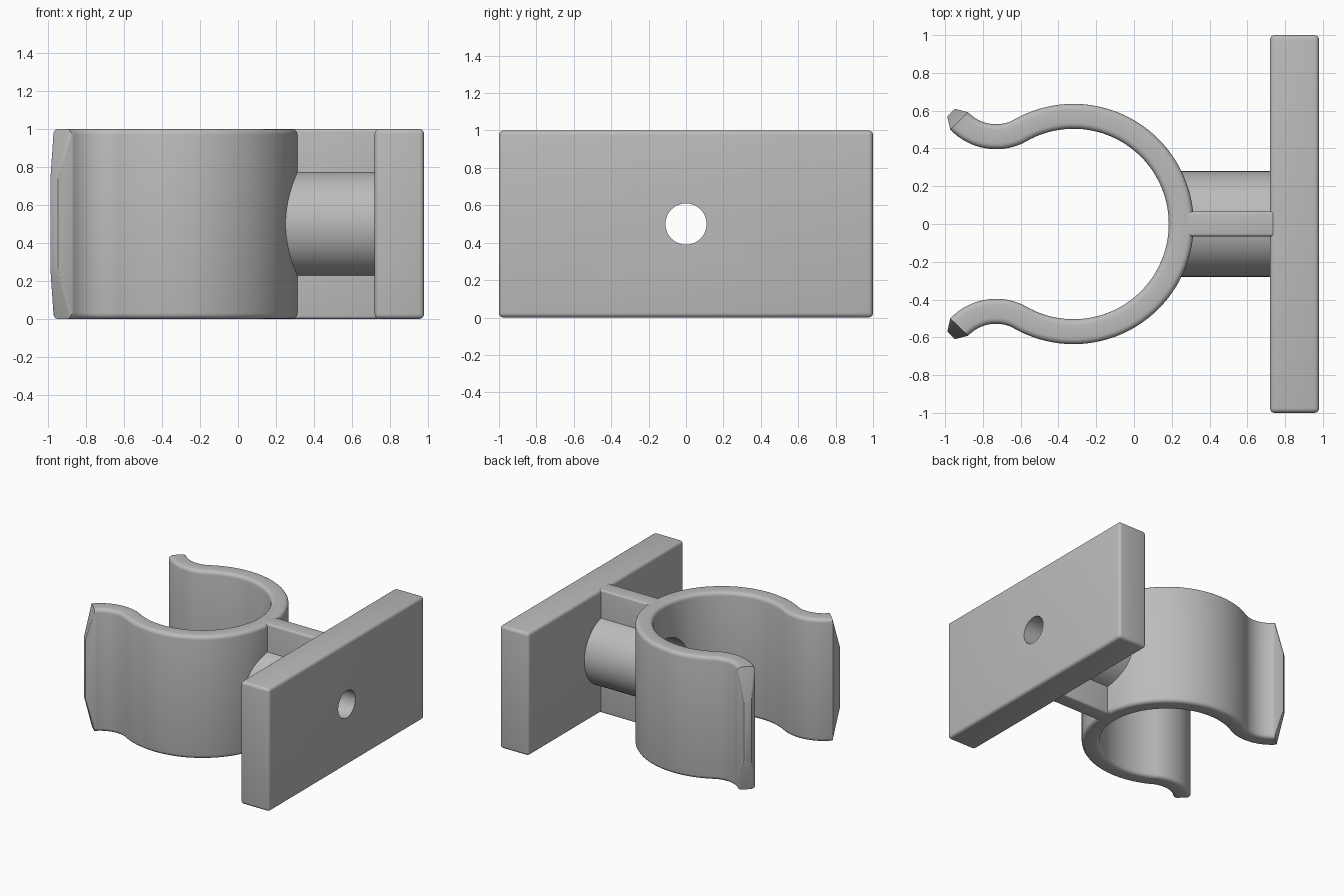
import bpy
import bmesh
from math import pi, sin, cos, atan2
from mathutils import Matrix, Vector

if "Cube" in bpy.data.objects:
    bpy.data.objects.remove(bpy.data.objects["Cube"], do_unlink=True)

grey = bpy.data.materials.new("plain grey")
grey.use_nodes = True
COLOUR = (0.5, 0.5, 0.5, 1)
grey.diffuse_color = COLOUR
grey.node_tree.nodes["Principled BSDF"].inputs["Base Color"].default_value = COLOUR

MID = 0.5  # height of the screw axis


def finish(bm, name):
    bmesh.ops.recalc_face_normals(bm, faces=bm.faces)
    mesh = bpy.data.meshes.new(name)
    bm.to_mesh(mesh)
    bm.free()
    mesh.materials.append(grey)
    ob = bpy.data.objects.new(name, mesh)
    bpy.context.collection.objects.link(ob)
    return ob


def skin(bm, rings):
    """Join closed rings of points into a capped tube."""
    loops = [[bm.verts.new(p) for p in ring] for ring in rings]
    n = len(loops[0])
    for a, b in zip(loops, loops[1:]):
        for i in range(n):
            j = (i + 1) % n
            bm.faces.new((a[i], a[j], b[j], b[i]))
    bm.faces.new(loops[0])
    bm.faces.new(loops[-1][::-1])


def rounded_box(name, x0, x1, half_y, radius):
    bm = bmesh.new()
    size = Matrix.Diagonal((x1 - x0, 2 * half_y, 1, 1))
    bmesh.ops.create_cube(bm, size=1,
                          matrix=Matrix.Translation(((x0 + x1) / 2, 0, MID)) @ size)
    bmesh.ops.bevel(bm, geom=bm.edges[:], offset=radius, segments=4,
                    profile=0.5, affect='EDGES')
    return finish(bm, name)


def turned(name, steps, sides=64):
    """Solid of (x, radius) steps around the screw axis."""
    bm = bmesh.new()
    skin(bm, [[(x, r * cos(2 * pi * i / sides), MID + r * sin(2 * pi * i / sides))
               for i in range(sides)] for x, r in steps])
    return finish(bm, name)


def section(half_w, half_h, radius, steps=4):
    """Rounded rectangle, as (across, up) pairs."""
    pts = []
    for k, (sx, sy) in enumerate(((1, 1), (-1, 1), (-1, -1), (1, -1))):
        for i in range(steps + 1):
            a = (k + i / steps) * pi / 2
            pts.append((sx * (half_w - radius) + radius * cos(a),
                        sy * (half_h - radius) + radius * sin(a)))
    return pts


# Spring clip: a rounded strip swept along a ring with two flared lips
RING, LIP = Vector((-0.32, 0)), Vector((-0.73, 0.732))
RING_R, LIP_R = 0.57, 0.27
join = atan2(LIP.y - RING.y, LIP.x - RING.x)

half = []  # (point, outward direction, width scale, height scale)
for i in range(49):
    a = join * i / 48
    d = Vector((cos(a), sin(a)))
    half.append((RING + RING_R * d, d, 1, 1))
start, end = join - pi, -pi * 0.757
for i in range(1, 17):
    a = start + (end - start) * i / 16
    d = Vector((cos(a), sin(a)))
    half.append((LIP + LIP_R * d, -d, 1, 1))
point, out = half[-1][:2]
half.append((point + 0.062 * Vector((-out.y, out.x)), out, 0.43, 0.5))

flip = Vector((1, -1))
mirrored = [(p * flip, d * flip, w, h) for p, d, w, h in half[:0:-1]]
profile = section(0.066, 0.5, 0.03)
bm = bmesh.new()
skin(bm, [[(p.x + d.x * u * w, p.y + d.y * u * w, MID + v * h) for u, v in profile]
          for p, d, w, h in mirrored + half])
clip = finish(bm, "spring_clip")

# Wall plate, web and screw boss
plate = rounded_box("wall_plate", 0.72, 0.98, 1.0, 0.025)
web = rounded_box("web", 0.23, 0.745, 0.066, 0.015)
boss = turned("screw_boss", [(0.2, 0.28), (0.725, 0.28)])

# Stepped screw hole through every part
drill = turned("drill", [(0, 0.22), (0.73, 0.22), (0.73, 0.11), (1.1, 0.11)])
drill.hide_render = True
for ob in (clip, plate, web, boss):
    bpy.ops.object.select_all(action='DESELECT')
    ob.select_set(True)
    bpy.context.view_layer.objects.active = ob
    cut = ob.modifiers.new("screw_hole", 'BOOLEAN')
    cut.operation = 'DIFFERENCE'
    cut.solver = 'EXACT'
    cut.object = drill
    bpy.ops.object.modifier_apply(modifier=cut.name)
    bpy.ops.object.shade_smooth_by_angle(angle=pi / 6)
bpy.data.objects.remove(drill, do_unlink=True)
